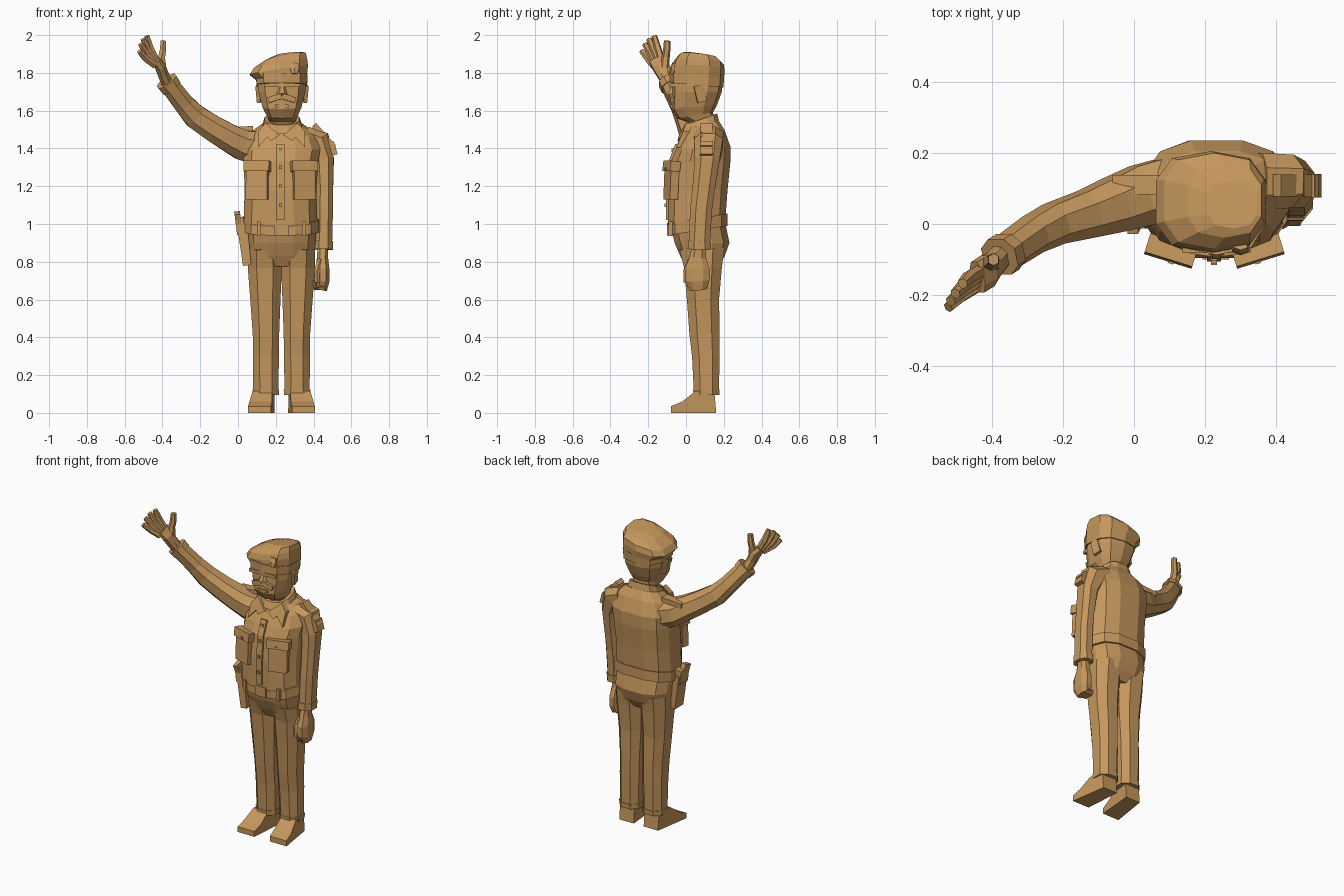
import bpy, bmesh, math
from mathutils import Vector, Euler

tan = bpy.data.materials.new("tan")
tan.diffuse_color = (0.56, 0.31, 0.11, 1)
MID = 0.23          # x of the body's mirror plane
Y = Vector((0, 1, 0))


def finish(name, bm):
    bmesh.ops.recalc_face_normals(bm, faces=bm.faces[:])
    me = bpy.data.meshes.new(name)
    bm.to_mesh(me)
    bm.free()
    me.materials.append(tan)
    ob = bpy.data.objects.new(name, me)
    bpy.context.collection.objects.link(ob)
    return ob


def unit_ring(n, e):
    """Superellipse outline filling the square from -1 to 1."""
    pts = []
    for i in range(n):
        a = 2 * math.pi * (i + 0.5) / n
        c, s = math.cos(a), math.sin(a)
        pts.append((math.copysign(abs(c) ** (2 / e), c), math.copysign(abs(s) ** (2 / e), s)))
    m = max(p[0] for p in pts)
    return [(u / m, v / m) for u, v in pts]


def skin(name, rings):
    """Join rings of points with quads and close both ends."""
    bm = bmesh.new()
    vs = [[bm.verts.new(p) for p in r] for r in rings]
    n = len(vs[0])
    for a, b in zip(vs, vs[1:]):
        for i in range(n):
            bm.faces.new((a[i], a[(i + 1) % n], b[(i + 1) % n], b[i]))
    bm.faces.new(vs[0])
    bm.faces.new(vs[-1])
    return finish(name, bm)


def stack(name, levels, n=12, e=2.6):
    """Levels: x0, x1, y0, y1, z, rise to +x, rise to +y."""
    rings = []
    for x0, x1, y0, y1, z, tx, ty in levels:
        rings.append([((x0 + x1) / 2 + u * (x1 - x0) / 2, (y0 + y1) / 2 + v * (y1 - y0) / 2,
                       z + tx * u + ty * v) for u, v in unit_ring(n, e)])
    return skin(name, rings)


def limb(name, stations, n=8, e=2.4, mirror=False):
    """Stations: x, y, z, half width, half depth, along a path."""
    st = [((2 * MID - s[0]) if mirror else s[0],) + s[1:] for s in stations]
    c = [Vector(s[:3]) for s in st]
    rings = []
    for i, s in enumerate(st):
        t = (c[min(i + 1, len(c) - 1)] - c[max(i - 1, 0)]).normalized()
        side = t.cross(Y).normalized()
        up = side.cross(t)
        rings.append([c[i] + side * u * s[3] + up * v * s[4] for u, v in unit_ring(n, e)])
    return skin(name, rings)


def box(name, loc, size, rot=(0, 0, 0), taper=1.0):
    bm = bmesh.new()
    bmesh.ops.create_cube(bm, size=1)
    r = Euler(rot).to_matrix()
    for v in bm.verts:
        k = taper if v.co.z < 0 else 1
        v.co = r @ Vector((v.co.x * size[0] * k, v.co.y * size[1], v.co.z * size[2])) + Vector(loc)
    return finish(name, bm)


def prism(name, front, back):
    return skin(name, [front, back])


# Trunk
stack("shirt", [
    (.05, .40, -.07, .19, .97, 0, .03), (.03, .42, -.095, .21, 1.02, 0, .025),
    (.035, .415, -.095, .22, 1.18, 0, 0), (.03, .425, -.08, .235, 1.33, 0, 0),
    (.03, .435, -.055, .235, 1.40, 0, .01), (.06, .41, -.02, .205, 1.475, 0, .02),
    (.13, .34, .0, .175, 1.525, 0, .02)])
stack("trouser_seat", [
    (.04, .415, -.075, .205, .99, 0, .03), (.045, .41, -.06, .23, .90, 0, 0),
    (.055, .405, -.03, .205, .83, 0, 0), (.09, .37, .0, .17, .775, 0, 0)])
belt_box = (.025, .43, -.09, .22)
stack("belt", [belt_box + (.965, 0, .025), belt_box + (1.03, 0, .025)])
box("belt_buckle", (.23, -.09, .972), (.075, .02, .065))
for x in (.11, .35):
    box("belt_loop", (x, -.082, .975), (.02, .02, .075))
stack("collar", [(.125, .345, -.02, .18, 1.50, 0, .02), (.14, .325, .0, .165, 1.555, 0, .03)])

# Legs, cuffs and shoes
for m, side in ((False, "right"), (True, "left")):
    limb(side + "_trouser_leg", [
        (.14, .085, .87, .088, .12), (.142, .09, .77, .09, .10), (.145, .09, .6, .08, .085),
        (.148, .098, .42, .07, .08), (.148, .105, .3, .069, .073), (.147, .108, .10, .066, .066)], mirror=m)
    limb(side + "_trouser_cuff", [(.147, .108, .125, .071, .07), (.147, .108, .095, .07, .069)], mirror=m)
    prof = [(-.08, 0), (-.08, .035), (-.02, .06), (.05, .115), (.15, .115), (.16, 0)]
    rings = []
    for sx in (-1, 1):
        ring = []
        for y, z in prof:
            x = .135 + (y - .1) * .12 + sx * (.06 if y < 0.03 else .052)
            ring.append((2 * MID - x if m else x, y, z))
        rings.append(ring)
    prism(side + "_shoe", *rings)

# Lowered arm
limb("left_sleeve", [
    (.35, .12, 1.46, .06, .08), (.42, .12, 1.43, .075, .075), (.455, .112, 1.34, .053, .066),
    (.458, .095, 1.2, .046, .06), (.457, .08, 1.08, .046, .058), (.453, .07, .88, .045, .056)])
limb("left_cuff", [(.453, .072, .91, .05, .061), (.452, .07, .865, .05, .061)])
limb("left_hand", [
    (.45, .068, .88, .028, .035), (.447, .062, .82, .03, .045), (.45, .06, .76, .034, .066),
    (.45, .06, .70, .034, .064), (.44, .065, .655, .032, .045)])
limb("left_thumb", [(.435, .03, .81, .015, .018), (.418, .005, .75, .015, .018), (.418, .005, .69, .013, .015)], n=6)
limb("left_curled_fingers", [(.455, .06, .67, .02, .05), (.41, .062, .665, .016, .045),
                             (.408, .06, .70, .012, .04)], n=6)

# Raised arm
limb("right_sleeve", [
    (.11, .10, 1.40, .09, .09), (.02, .08, 1.42, .08, .085), (-.05, .055, 1.458, .073, .077),
    (-.13, .028, 1.505, .068, .066), (-.225, .0, 1.568, .064, .057), (-.285, -.03, 1.635, .054, .052),
    (-.37, -.088, 1.745, .05, .047)])
limb("right_cuff", [(-.355, -.078, 1.725, .056, .053), (-.378, -.093, 1.757, .058, .053)])
limb("right_palm", [
    (-.375, -.09, 1.745, .03, .033), (-.395, -.115, 1.79, .029, .036), (-.412, -.132, 1.835, .028, .046),
    (-.44, -.15, 1.87, .022, .046)])
for i in range(4):
    k = i / 3
    base = Vector((-.428, -.13, 1.86)).lerp(Vector((-.44, -.172, 1.84)), k)
    tip = Vector((-.482, -.168, 1.995)).lerp(Vector((-.522, -.235, 1.915)), k)
    tip += Vector((-.008, -.006, .012)) * (4 * k * (1 - k))
    mid = base.lerp(tip, .5) + Vector((-.008, 0, 0))
    limb("right_finger", [(*base, .017, .018), (*mid, .018, .017), (*tip, .013, .013)], n=6)
limb("right_thumb", [(-.395, -.115, 1.81, .018, .02), (-.405, -.108, 1.88, .018, .019),
                     (-.397, -.102, 1.92, .017, .017), (-.395, -.10, 1.97, .014, .015)], n=6)

# Shoulder straps
box("left_shoulder_strap", (.455, .108, 1.465), (.16, .062, .03), (0, .85, 0))
box("left_strap_end", (.503, .108, 1.40), (.07, .066, .03), (0, 1.3, 0))
box("right_shoulder_strap", (.01, .11, 1.50), (.14, .055, .03), (0, -.06, 0))

# Chest pockets, placket and buttons
for s in (-1, 1):
    x = .226 + s * .122
    box("chest_pocket", (x, -.078, 1.215), (.118, .045, .17), (-.04, 0, s * .3))
    box("pocket_flap", (x, -.076, 1.305), (.14, .055, .055), (-.12, 0, s * .3))
    box("pocket_button", (x, -.106, 1.29), (.016, .012, .016), (0, 0, s * .3))
limb("placket", [(.225, -.045, 1.42, .02, .012), (.225, -.08, 1.33, .02, .012),
                 (.225, -.094, 1.18, .02, .012), (.225, -.094, 1.02, .02, .012)], n=4, e=8)
for z, y in ((1.39, -.07), (1.30, -.097), (1.20, -.106), (1.10, -.108)):
    box("shirt_button", (.225, y, z), (.018, .014, .018))

# Lapels
for s in (-1, 1):
    flap = [(.085, 1.535), (.01, 1.47), (.055, 1.44), (.075, 1.46), (.125, 1.405), (.125, 1.49)]
    front = [(MID + s * u, -.018 - (1.52 - z) * .42 + u * .12, z) for u, z in flap]
    prism("lapel", front, [(x, y + .035, z) for x, y, z in front])

# Head and face
stack("head", [
    (.165, .305, .02, .15, 1.47, 0, 0), (.165, .305, .01, .145, 1.55, 0, .01),
    (.155, .315, -.045, .14, 1.575, 0, .015), (.13, .335, -.075, .16, 1.62, 0, .01),
    (.108, .357, -.072, .185, 1.70, 0, 0), (.105, .36, -.07, .19, 1.78, 0, 0)], n=10, e=2.8)
prism("nose", [(.215, -.068, 1.735), (.25, -.068, 1.735), (.262, -.07, 1.685), (.203, -.07, 1.685)],
      [(.225, -.075, 1.735), (.24, -.075, 1.735), (.245, -.098, 1.69), (.22, -.098, 1.69)])
box("brow", (.232, -.066, 1.735), (.19, .03, .02))
for s in (-1, 1):
    box("moustache_half", (.232 + s * .035, -.076, 1.667), (.075, .025, .03), (0, s * .3, s * .15))
    box("ear", (.233 + s * .122, .075, 1.69), (.025, .05, .09), (.25, 0, s * .2), .7)
box("lower_lip", (.232, -.074, 1.625), (.07, .018, .014))

# Soft cap drooping to one side, with a plain badge
stack("cap_band", [(.098, .366, -.082, .193, 1.735, 0, -.012), (.095, .368, -.082, .197, 1.79, 0, -.01)], n=10, e=2.8)
stack("cap_crown", [
    (.095, .364, -.075, .195, 1.77, .005, -.005), (.062, .37, -.075, .2, 1.815, .025, -.005),
    (.085, .366, -.065, .195, 1.85, .025, -.005), (.15, .358, -.035, .165, 1.885, .018, -.01),
    (.21, .345, -.01, .12, 1.90, .006, -.008)], n=10, e=2.8)
limb("cap_badge", [(.30, -.075, 1.795, .015, .012), (.30, -.068, 1.825, .025, .014),
                   (.30, -.06, 1.85, .018, .012)], n=6)

# Holster with sidearm grip
box("holster", (.035, .035, .89), (.055, .09, .22), (0, -.12, 0), .8)
box("holster_flap", (.012, .03, .99), (.045, .085, .09), (0, -.12, 0))
box("sidearm_grip", (.0, .01, 1.03), (.03, .06, .06), (.3, -.15, 0))
